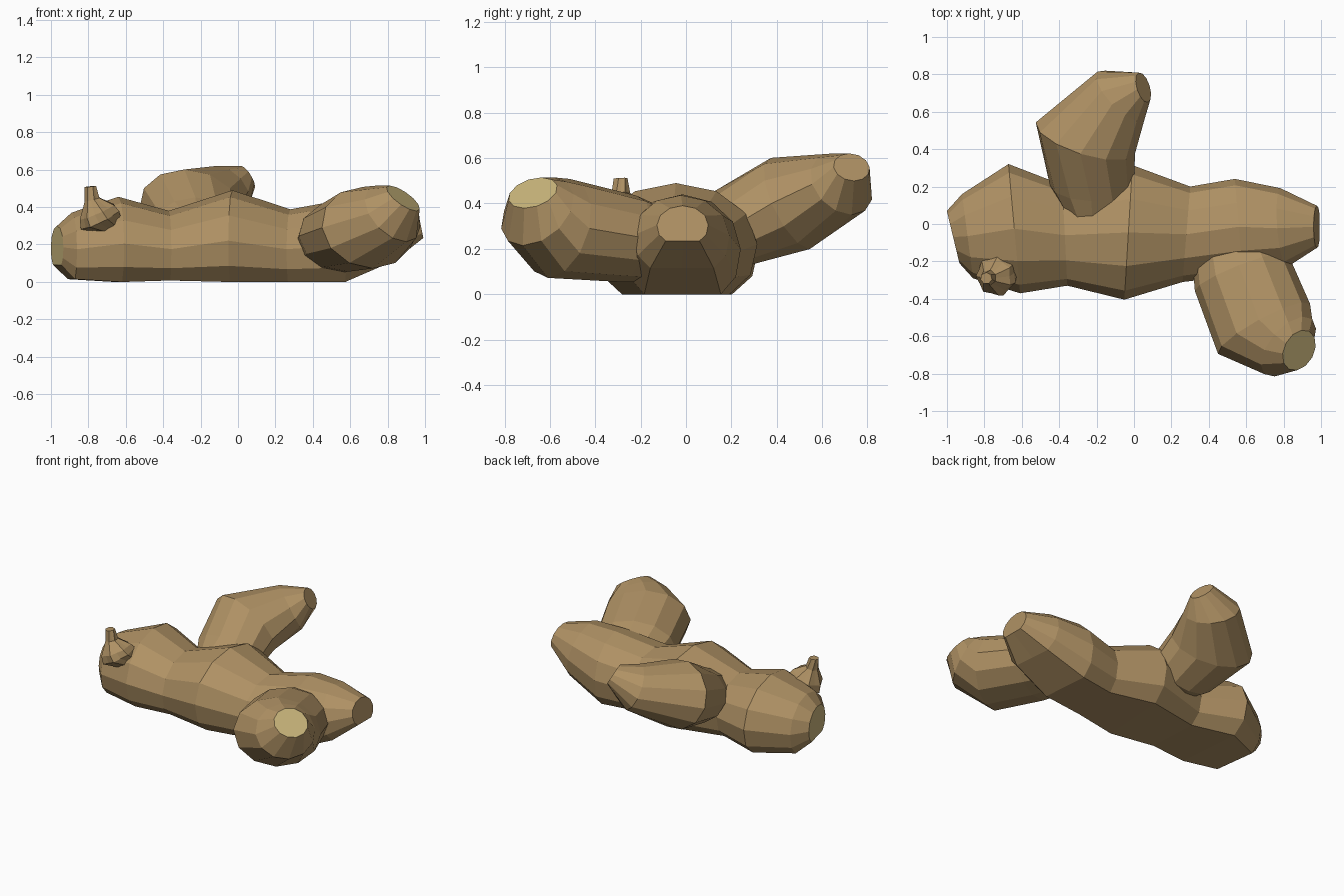
import bpy, bmesh, math
from mathutils import Vector

if "Cube" in bpy.data.objects:
    bpy.data.objects.remove(bpy.data.objects["Cube"])


def material(name, color):
    m = bpy.data.materials.new(name)
    m.diffuse_color = (*color, 1)
    m.use_nodes = True
    m.node_tree.nodes["Principled BSDF"].inputs["Base Color"].default_value = m.diffuse_color
    return m


SKIN = material("tan_skin", (0.43, 0.285, 0.128))
CUT = material("pale_cut_flesh", (0.60, 0.475, 0.205))


def ring(center, normal, ru, rv, sides, flat):
    """Elliptical ring facing `normal`; flat rings get a level, widened underside."""
    n = Vector(normal).normalized()
    u = Vector((0, 0, 1)).cross(n).normalized()
    v = n.cross(u)
    pts = []
    for i in range(sides):
        a = 2 * math.pi * i / sides
        c, s = math.cos(a), math.sin(a)
        if flat and s < 0:
            c = math.copysign(abs(c) ** 0.6, c) if abs(c) > 1e-6 else 0
            s = max(s, -0.82)
        pts.append(Vector(center) + u * (ru * c) + v * (rv * s))
    return pts


def loft(name, rings, sides=12, flat=False, start_cut=False, end_cut=False, flute=0):
    """Skin a chain of rings (center, normal, half width, half height)."""
    bm = bmesh.new()
    loops = []
    for c, n, ru, rv in rings:
        pts = ring(c, n, ru, rv, sides, flat)
        if flute:
            pts = [p.lerp(Vector(c), flute * (i % 2)) for i, p in enumerate(pts)]
        loops.append([bm.verts.new(p) for p in pts])
    for a, b in zip(loops, loops[1:]):
        for i in range(sides):
            j = (i + 1) % sides
            bm.faces.new((a[i], a[j], b[j], b[i]))
    bm.faces.new(loops[0][::-1]).material_index = int(start_cut)
    bm.faces.new(loops[-1]).material_index = int(end_cut)
    bmesh.ops.recalc_face_normals(bm, faces=bm.faces)
    me = bpy.data.meshes.new(name)
    bm.to_mesh(me)
    bm.free()
    me.materials.append(SKIN)
    me.materials.append(CUT)
    ob = bpy.data.objects.new(name, me)
    bpy.context.collection.objects.link(ob)
    return ob


def body_ring(x, y, bottom, top, half_width, lean):
    """Main root section standing between two heights."""
    h = top - bottom
    return ((x, y, bottom + 0.45 * h), (1, lean, 0), half_width, 0.55 * h)


# Knobbly main root, lying along x
loft("main_root", [
    ((-0.967, -0.07, 0.185), (1, 0.24, 0), 0.144, 0.115),
    body_ring(-0.89, -0.065, 0.015, 0.37, 0.227, 0.13),
    body_ring(-0.64, -0.025, 0.0, 0.455, 0.347, 0.09),
    body_ring(-0.37, -0.06, 0.008, 0.38, 0.27, 0.05),
    body_ring(-0.03, -0.045, 0.0, 0.49, 0.36, -0.06),
    body_ring(0.28, -0.055, 0.0, 0.388, 0.256, -0.08),
    body_ring(0.56, -0.015, 0.0, 0.44, 0.257, 0.08),
    ((0.80, -0.02, 0.26), (1, 0.08, 0.2), 0.212, 0.18),
    ((0.977, -0.015, 0.305), (1, 0.0, 0.2), 0.113, 0.087),
], flat=True, start_cut=True)

# Thick finger at the front right, ending in a cut face
loft("front_finger", [
    ((0.54, -0.14, 0.22), (0.34, -0.94, 0.15), 0.24, 0.17),
    ((0.575, -0.26, 0.245), (0.36, -0.92, 0.22), 0.268, 0.195),
    ((0.695, -0.56, 0.29), (0.47, -0.86, 0.25), 0.28, 0.225),
    ((0.825, -0.655, 0.365), (0.60, -0.52, 0.52), 0.195, 0.18),
    ((0.883, -0.675, 0.447), (0.56, -0.30, 0.75), 0.115, 0.105),
], end_cut=True)

# Upward finger at the back
loft("back_finger", [
    ((-0.22, 0.02, 0.26), (0.0, 0.87, 0.42), 0.12, 0.12),
    ((-0.225, 0.20, 0.29), (0.03, 0.87, 0.42), 0.225, 0.18),
    ((-0.26, 0.46, 0.40), (0.27, 0.86, 0.40), 0.278, 0.22),
    ((-0.07, 0.685, 0.485), (0.62, 0.60, 0.42), 0.18, 0.15),
    ((0.05, 0.73, 0.56), (0.80, 0.25, 0.48), 0.083, 0.07),
])

# Small fluted bud near the left end
loft("sprout_bud", [
    ((-0.69, -0.23, 0.29), (-0.3, -0.25, 0.9), 0.075, 0.075),
    ((-0.735, -0.27, 0.335), (-0.45, -0.15, 0.9), 0.118, 0.118),
    ((-0.75, -0.28, 0.375), (-0.4, -0.1, 0.9), 0.105, 0.105),
    ((-0.778, -0.287, 0.44), (-0.25, -0.05, 1), 0.043, 0.043),
    ((-0.79, -0.29, 0.51), (-0.1, -0.05, 1), 0.032, 0.032),
], sides=14, flute=0.12)
